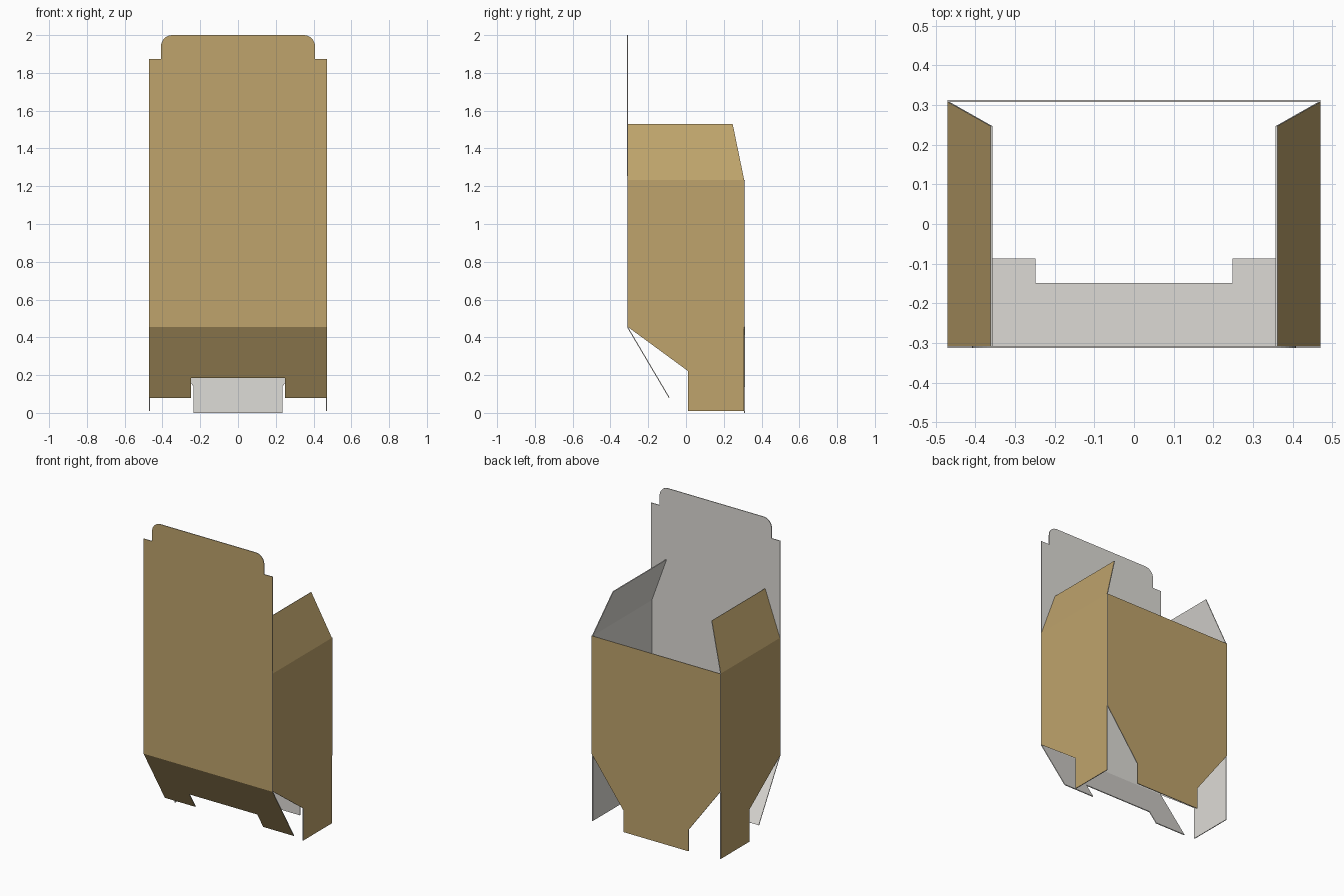
import bpy
import math

if "Cube" in bpy.data.objects:
    bpy.data.objects.remove(bpy.data.objects["Cube"])

W, D = 0.47, 0.313            # half width and half depth of the carton
Z_LOW, Z_TOP = 0.455, 1.233   # lower and upper fold lines
T = 0.005                     # board thickness


def material(name, rgb):
    m = bpy.data.materials.new(name)
    m.diffuse_color = (*rgb, 1)
    m.use_nodes = True
    m.node_tree.nodes["Principled BSDF"].inputs["Base Color"].default_value = m.diffuse_color
    return m


kraft = material("kraft_brown", (0.52, 0.37, 0.15))
liner = material("white_liner", (0.73, 0.715, 0.68))


def panel(name, pts, flip=False):
    """Flat board: brown on the outside, white liner on the inside."""
    if flip:
        pts = pts[::-1]
    mesh = bpy.data.meshes.new(name)
    mesh.from_pydata(pts, [], [list(range(len(pts)))])
    mesh.materials.append(kraft)
    mesh.materials.append(liner)
    ob = bpy.data.objects.new(name, mesh)
    bpy.context.collection.objects.link(ob)
    mod = ob.modifiers.new("board", 'SOLIDIFY')
    mod.thickness = T
    mod.offset = -1
    mod.material_offset = 1
    mod.material_offset_rim = 1
    return ob


def mirrored(right):
    """Complete a right-hand (x, z) outline, listed bottom to top, to both sides."""
    return right + [(-x, z) for x, z in reversed(right)]


def on_y(outline, y):
    return [(x, y, z) for x, z in outline]


# Front and back walls
wall = mirrored([(W, Z_LOW), (W, Z_TOP)])
panel("front_wall", on_y(wall, -D))
panel("back_wall", on_y(wall, D), flip=True)

# Open lid with rounded tuck flap
tuck_x, shoulder, r = 0.408, 1.873, 0.06
arc = [(tuck_x - r + r * math.cos(a), 2 - r + r * math.sin(a))
       for a in (math.pi / 2 * i / 8 for i in range(9))]
lid = mirrored([(W, Z_TOP), (W, shoulder), (tuck_x, shoulder)] + arc)
panel("lid", on_y(lid, -D))

# Notched front bottom flap, folded inwards
flap = mirrored([(0.248, 0.185), (0.248, 0.079), (W, 0.079), (W, Z_LOW)])
slope = (D - 0.091) / (Z_LOW - 0.079)
panel("front_bottom_flap", [(x, -D + (Z_LOW - z) * slope, z) for x, z in flap])

# Tapered back bottom flap with tab
tab = mirrored([(0.236, 0.0), (0.236, 0.14), (W, Z_LOW)])
panel("back_bottom_flap", on_y(tab, D), flip=True)

# Side walls, side bottom flaps and leaning dust flaps
for side, s in (("right", 1), ("left", -1)):
    x, y = s * W, D - T
    panel(side + "_wall", [(x, -y, Z_LOW), (x, y, Z_LOW), (x, y, Z_TOP), (x, -y, Z_TOP)],
          flip=s < 0)
    panel(side + "_bottom_flap",
          [(x, 0.01, 0.01), (x, y, 0.01), (x, y, Z_LOW), (x, -y, Z_LOW), (x, 0.01, 0.222)],
          flip=s < 0)
    tip = s * 0.362
    panel(side + "_dust_flap",
          [(x, -y, Z_TOP), (x, y, Z_TOP), (tip, 0.247, 1.53), (tip, -y, 1.53)],
          flip=s < 0)
